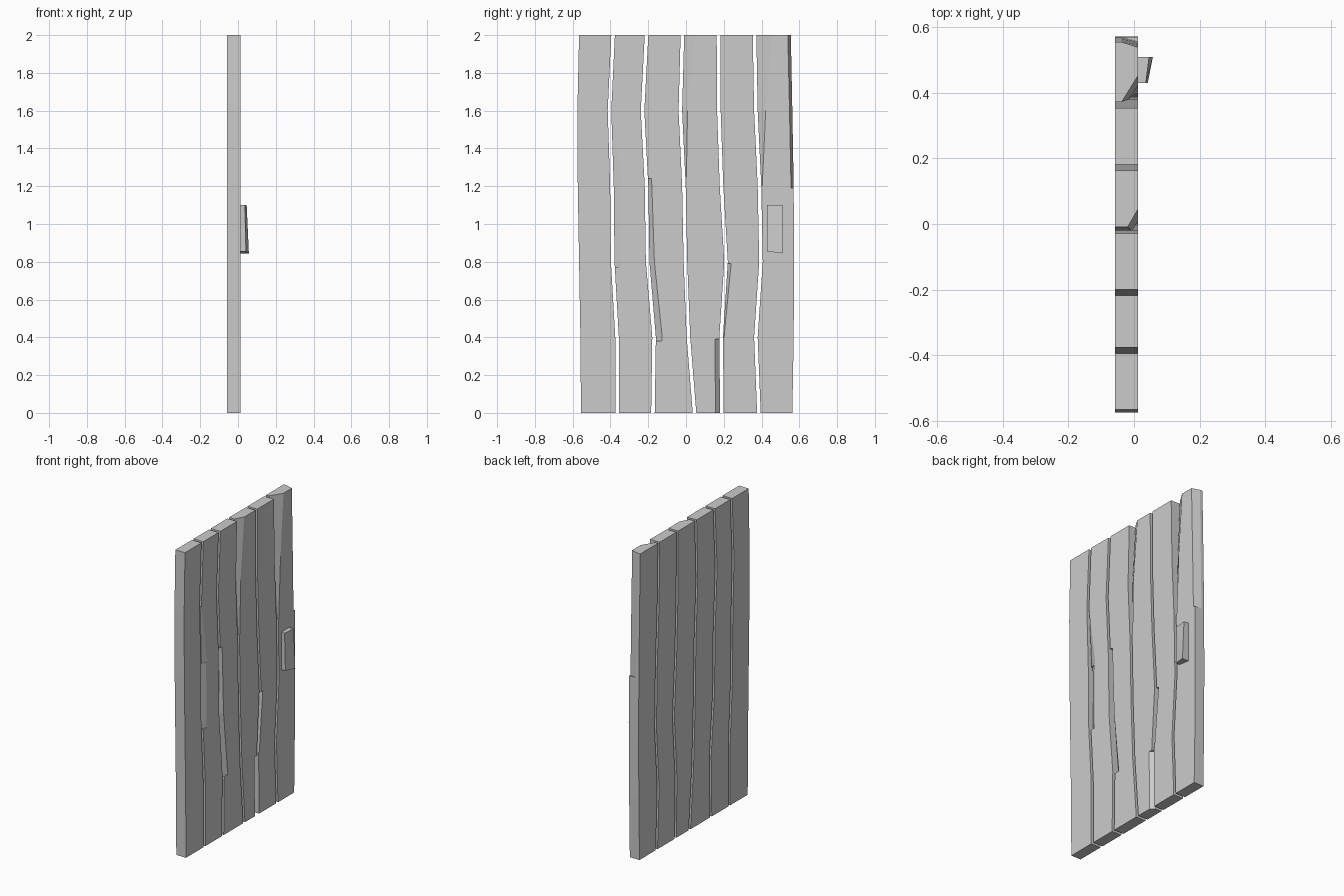
import bpy, bmesh

cube = bpy.data.objects.get("Cube")
if cube:
    bpy.data.objects.remove(cube)

grey = bpy.data.materials.new("weathered_grey")
grey.use_nodes = True
colour = (0.6, 0.6, 0.6, 1)
grey.diffuse_color = colour
grey.node_tree.nodes["Principled BSDF"].inputs["Base Color"].default_value = colour

BACK, FRONT, GAP = -0.0575, 0.0125, 0.019
LEVELS = [0, 0.4, 0.8, 1.2, 1.6, 2]

# Wavy seam lines between planks, one y value per level
SEAMS = [
    [-0.556, -0.559, -0.566, -0.573, -0.575, -0.566],
    [-0.365, -0.365, -0.388, -0.392, -0.405, -0.386],
    [-0.175, -0.169, -0.203, -0.209, -0.230, -0.209],
    [0.045, 0.013, -0.003, -0.011, -0.030, -0.019],
    [0.190, 0.186, 0.212, 0.188, 0.174, 0.172],
    [0.386, 0.370, 0.397, 0.389, 0.370, 0.363],
    [0.563, 0.570, 0.572, 0.570, 0.563, 0.555],
]

# Split edges: plank, side, (z, width, depth) at the bottom and at the top
CHIPS = [
    (1, 0, (0.77, 0.035, 0.018), (1.2, 0.035, 0.018)),
    (1, 0, (1.2, 0.045, 0.010), (1.58, 0.004, 0.010)),
    (2, 0, (0.38, 0.034, 0.025), (1.24, 0.018, 0.025)),
    (3, 0, (1.25, 0.006, 0.008), (2, 0.055, 0.032)),
    (3, 1, (0, 0.024, 0.025), (0.39, 0.024, 0.025)),
    (4, 0, (0.4, 0.006, 0.015), (0.79, 0.018, 0.025)),
    (5, 0, (1.2, 0.005, 0.008), (2, 0.08, 0.05)),
    (5, 1, (1.19, 0.014, 0.05), (2, 0.016, 0.05)),
]


def mix(a, b, t):
    return a + (b - a) * t


def seam_y(seam, z):
    i = min(int(z / 0.4), len(LEVELS) - 2)
    return mix(seam[i], seam[i + 1], (z - LEVELS[i]) / 0.4)


def chip_at(plank, side, z, middle):
    for p, s, low, high in CHIPS:
        if (p, s) == (plank, side) and low[0] < middle < high[0]:
            t = (z - low[0]) / (high[0] - low[0])
            return mix(low[1], high[1], t), mix(low[2], high[2], t)
    return 0, 0


def section(plank, z, middle):
    left = seam_y(SEAMS[plank], z) + (GAP / 2 if plank > 0 else 0)
    right = seam_y(SEAMS[plank + 1], z) - (GAP / 2 if plank < 5 else 0)
    lw, ld = chip_at(plank, 0, z, middle)
    rw, rd = chip_at(plank, 1, z, middle)
    return [(BACK, left, z), (FRONT - ld, left, z), (FRONT, left + lw, z),
            (FRONT, right - rw, z), (FRONT - rd, right, z), (BACK, right, z)]


def finish(name, bm):
    bmesh.ops.remove_doubles(bm, verts=bm.verts, dist=0.0002)
    bmesh.ops.recalc_face_normals(bm, faces=bm.faces)
    mesh = bpy.data.meshes.new(name)
    bm.to_mesh(mesh)
    bm.free()
    mesh.materials.append(grey)
    obj = bpy.data.objects.new(name, mesh)
    bpy.context.collection.objects.link(obj)


# Planks, lofted upward; a section is doubled wherever a split starts or stops
for plank in range(6):
    ends = [c[k][0] for c in CHIPS if c[0] == plank for k in (2, 3)]
    heights = sorted(set(LEVELS + ends))
    rings = []
    bm = bmesh.new()
    for low, high in zip(heights, heights[1:]):
        for z in (low, high):
            ring = section(plank, z, (low + high) / 2)
            rings.append([bm.verts.new(p) for p in ring])
    for a, b in zip(rings, rings[1:]):
        same_height = a[0].co.z == b[0].co.z
        for i in range(6):
            j = (i + 1) % 6
            # At a doubled section only the split's ledge has any area
            if same_height and i not in (1, 3):
                continue
            bm.faces.new((a[i], a[j], b[j], b[i]))
    bm.faces.new(rings[0])
    bm.faces.new(rings[-1])
    finish("plank_%d" % (plank + 1), bm)

# Handle block, flaring outward toward its lower outer corner
bm = bmesh.new()
for y, top_x, low_x, low_z in ((0.43, 0.036, 0.042, 0.855), (0.51, 0.046, 0.0575, 0.845)):
    for x, z in ((FRONT, 1.1), (top_x, 1.1), (low_x, low_z), (FRONT, low_z)):
        bm.verts.new((x, y, z))
bmesh.ops.convex_hull(bm, input=bm.verts)
finish("handle", bm)
